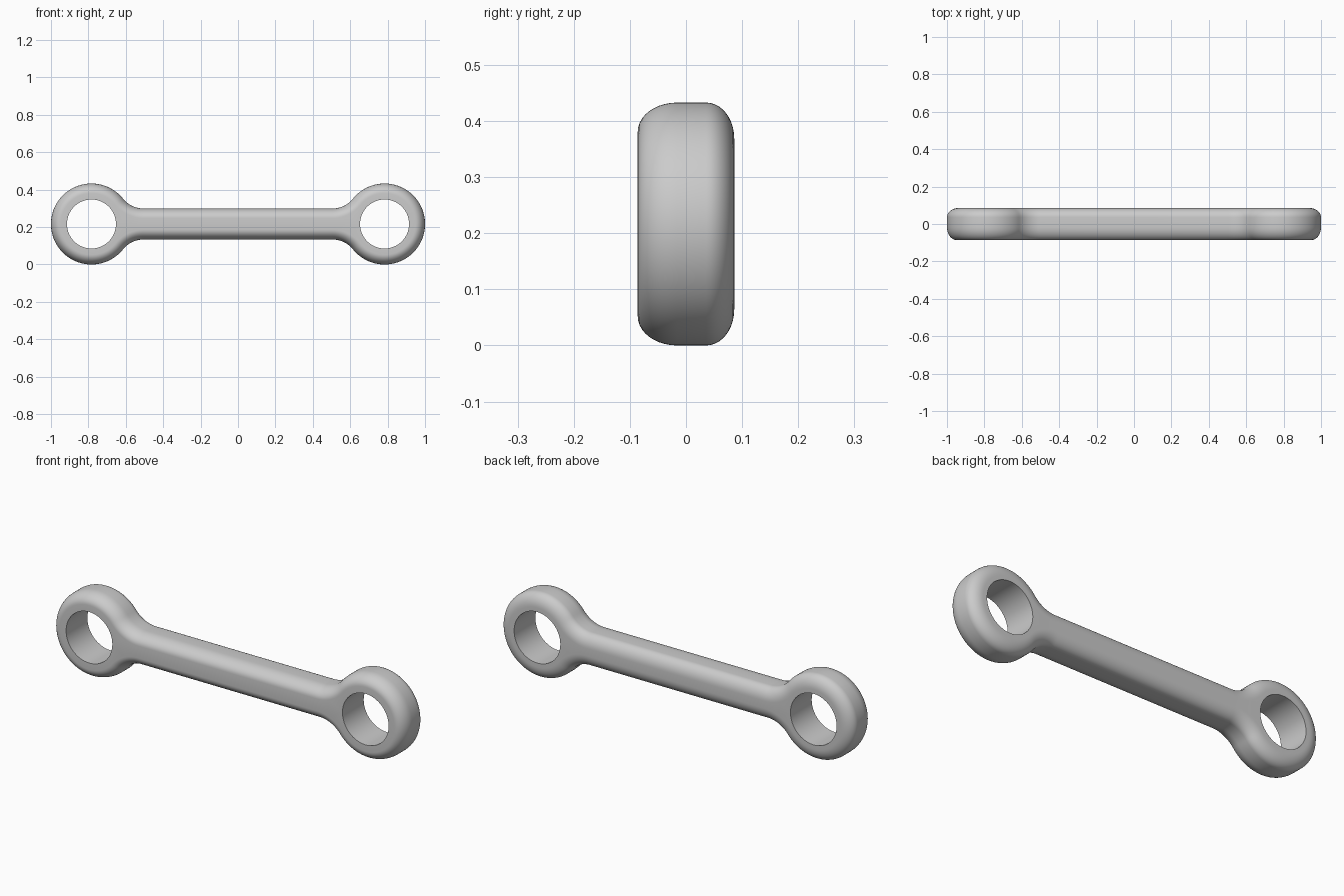
import bpy, bmesh
from math import sin, cos, pi, atan2, sqrt

if "Cube" in bpy.data.objects:
    bpy.data.objects.remove(bpy.data.objects["Cube"])

CZ = 0.2165            # height of the axis
R = 0.2165             # eye outer radius
EX = 1.0 - R           # eye centre
BORE = 0.131           # hole radius
H = 0.083              # half height of the bar
T = 0.086              # half thickness
FX = 0.505             # where the fillet meets the bar
dx = EX - FX
RF = (dx * dx + H * H - R * R) / (2 * (R - H))   # fillet radius tangent to both
A = pi - atan2(H + RF, dx)                       # end angle of the eye arc


def outline(d):
    """Closed bar-and-eyes outline, inset by d."""
    top = []
    for i in range(41):
        a = A * i / 40
        top.append((EX + (R - d) * cos(a), (R - d) * sin(a)))
    for i in range(1, 15):
        a = (A - pi) + (-pi / 2 - (A - pi)) * i / 14
        top.append((FX + (RF + d) * cos(a), H + RF + (RF + d) * sin(a)))
    right = [(x, -z) for x, z in reversed(top[1:])] + top
    return right + [(-x, -z) for x, z in right]


# Rounded edge section: (inset, y) from front to back
N = 10
section = [(0.052 * (1 - sin(pi / 2 * i / N)), -T + 0.070 * (1 - cos(pi / 2 * i / N)))
           for i in range(N + 1)]
section += [(0.064 * (1 - cos(pi / 2 * i / N)), T - 0.050 + 0.050 * sin(pi / 2 * i / N))
            for i in range(N + 1)]

bm = bmesh.new()


def loft(loops):
    """Skin closed loops of points and return the vertex rows."""
    rows = [[bm.verts.new(p) for p in lp] for lp in loops]
    for r, s in zip(rows, rows[1:]):
        n = len(r)
        for i in range(n):
            j = (i + 1) % n
            bm.faces.new((r[i], r[j], s[j], s[i]))
    return rows


# Outer skin and the two bores
skins = [loft([[(x, y, CZ + z) for x, z in outline(d)] for d, y in section])]
for cx in (-EX, EX):
    skins.append(loft([[(cx + BORE * cos(2 * pi * i / 64), y, CZ + BORE * sin(2 * pi * i / 64))
                        for i in range(64)] for y in (-T, T)]))

# Flat front and back faces with holes
for end, ny in ((0, -1), (-1, 1)):
    edges = []
    for rows in skins:
        r = rows[end]
        edges += [bm.edges.get((r[i], r[(i + 1) % len(r)])) for i in range(len(r))]
    bmesh.ops.triangle_fill(bm, edges=edges, use_beauty=True, use_dissolve=False,
                            normal=(0, ny, 0))

bmesh.ops.recalc_face_normals(bm, faces=bm.faces)
mesh = bpy.data.meshes.new("link_bar")
bm.to_mesh(mesh)
bm.free()
obj = bpy.data.objects.new("link_bar", mesh)
bpy.context.collection.objects.link(obj)
bpy.context.view_layer.objects.active = obj
obj.select_set(True)
bpy.ops.object.shade_smooth_by_angle(angle=pi / 6)
